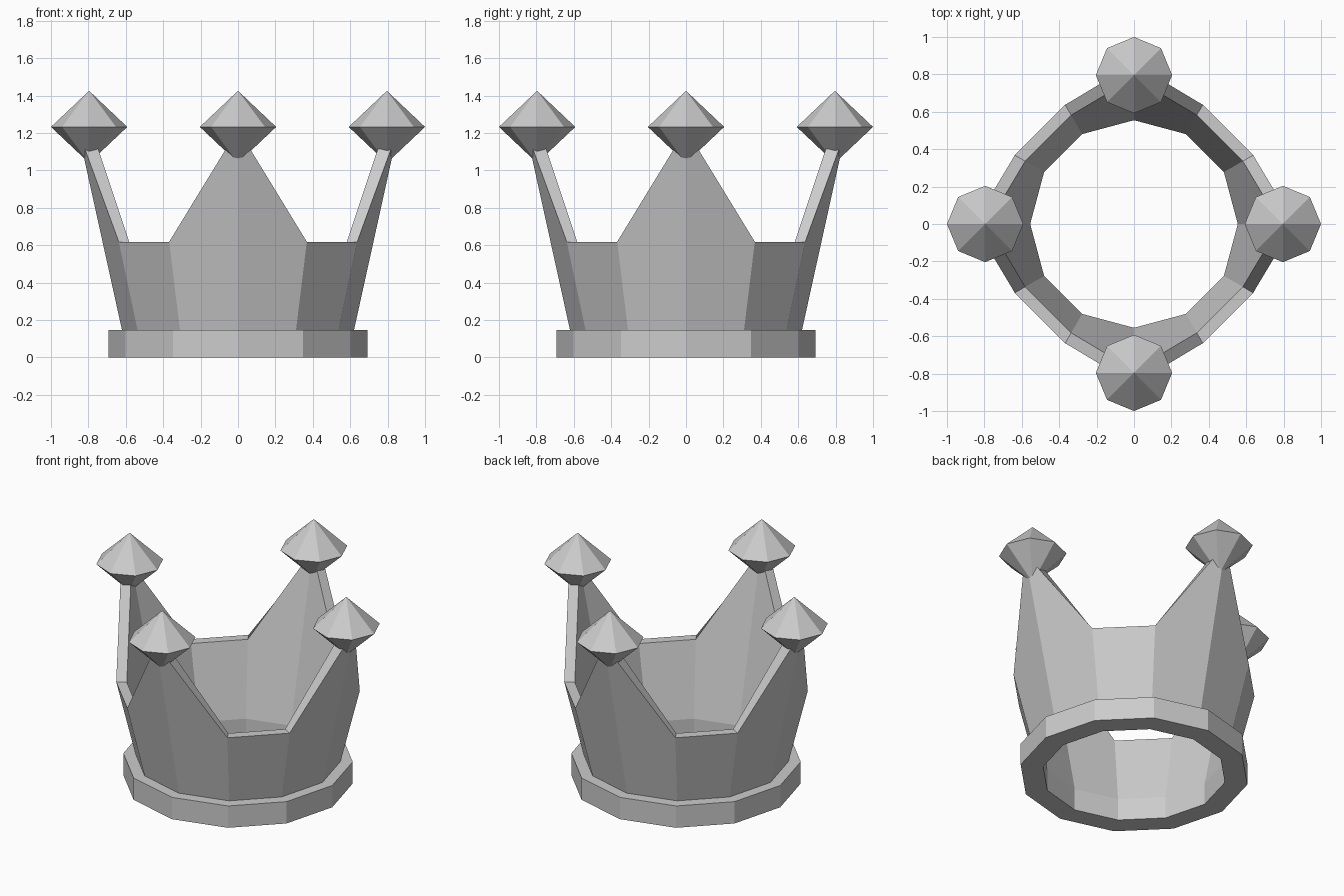
import bpy, bmesh
from math import sin, cos, radians

if "Cube" in bpy.data.objects:
    bpy.data.objects.remove(bpy.data.objects["Cube"])

SIDES = 12


def ring_tube(name, section):
    """Closed 12-sided tube; section(i) gives the (radius, z) loop at corner i."""
    bm = bmesh.new()
    loops = []
    for i in range(SIDES):
        a = radians(i * 360 / SIDES)
        loops.append([bm.verts.new((r * cos(a), r * sin(a), z)) for r, z in section(i)])
    for i in range(SIDES):
        p, q = loops[i], loops[(i + 1) % SIDES]
        for k in range(4):
            m = (k + 1) % 4
            bm.faces.new((p[k], q[k], q[m], p[m]))
    bmesh.ops.recalc_face_normals(bm, faces=bm.faces)
    finish(name, bm)


def finish(name, bm, location=(0, 0, 0)):
    mesh = bpy.data.meshes.new(name)
    bm.to_mesh(mesh)
    bm.free()
    obj = bpy.data.objects.new(name, mesh)
    obj.location = location
    bpy.context.collection.objects.link(obj)


# Base band: outer bottom, outer top, inner top, inner bottom
ring_tube("base_band", lambda i: [(0.693, 0), (0.693, 0.145), (0.555, 0.145), (0.555, 0)])


# Flared wall: every third corner rises to a peak
def wall_section(i):
    outer, inner, top = (0.857, 0.782, 1.22) if i % 3 == 0 else (0.736, 0.672, 0.618)
    return [(0.62, 0.145), (outer, top), (inner, top), (0.555, 0.145)]


ring_tube("crown_wall", wall_section)

# Eight-sided double-cone gems on the four peaks
for n in range(4):
    a = radians(90 * n)
    bm = bmesh.new()
    rim = [bm.verts.new((0.204 * cos(radians(45 * k)), 0.204 * sin(radians(45 * k)), 0))
           for k in range(8)]
    for tip_z in (0.193, -0.193):
        tip = bm.verts.new((0, 0, tip_z))
        for k in range(8):
            bm.faces.new((rim[k], rim[(k + 1) % 8], tip))
    bmesh.ops.recalc_face_normals(bm, faces=bm.faces)
    finish(f"gem_{n + 1}", bm, (0.796 * cos(a), 0.796 * sin(a), 1.232))
